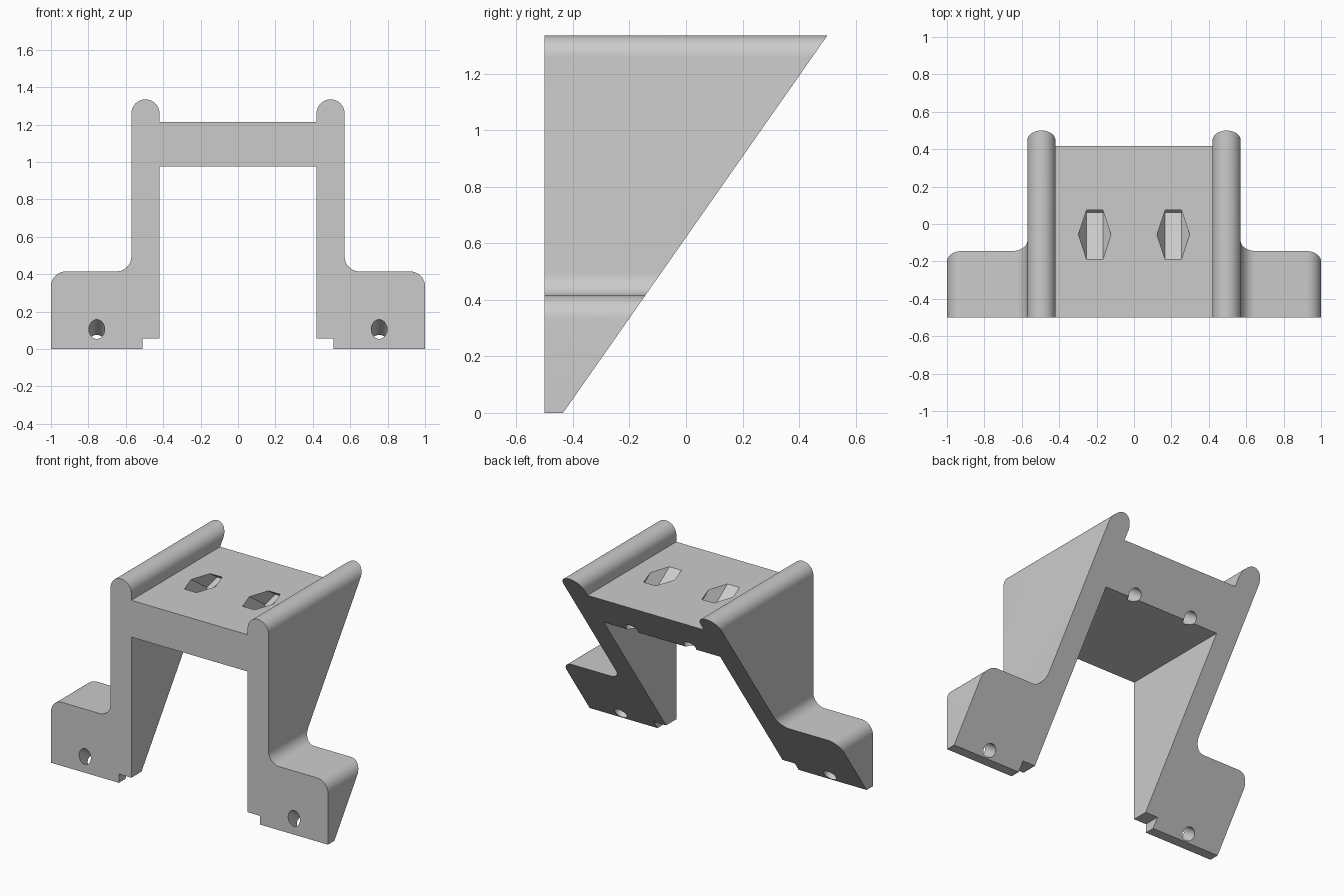
import bpy
import bmesh
from math import radians, sin, cos, tan, pi
from mathutils import Matrix, Vector

cube = bpy.data.objects.get("Cube")
if cube:
    bpy.data.objects.remove(cube, do_unlink=True)

SLOPE = radians(55)          # angle of the slanted back face
FRONT, TOE = -0.5, -0.435    # front plane, back edge at floor level
AXIS = Vector((0, -sin(SLOPE), cos(SLOPE)))   # out of the slanted face, up and forward

gray = bpy.data.materials.new("light gray plastic")
gray.use_nodes = True
gray.diffuse_color = (0.6, 0.6, 0.6, 1)
gray.node_tree.nodes["Principled BSDF"].inputs["Base Color"].default_value = (0.6, 0.6, 0.6, 1)


def arc(cx, cz, r, start, end, steps):
    angles = [radians(start + (end - start) * i / steps) for i in range(steps + 1)]
    return [(cx + r * cos(a), cz + r * sin(a)) for a in angles]


def add_object(name, bm):
    bmesh.ops.recalc_face_normals(bm, faces=bm.faces)
    mesh = bpy.data.meshes.new(name)
    bm.to_mesh(mesh)
    bm.free()
    mesh.materials.append(gray)
    obj = bpy.data.objects.new(name, mesh)
    bpy.context.collection.objects.link(obj)
    return obj


def drill(body, name, point, radius, near, far, sides):
    """Cut a prism along AXIS, between two distances from the point."""
    bm = bmesh.new()
    bmesh.ops.create_cone(bm, cap_ends=True, segments=sides,
                          radius1=radius, radius2=radius, depth=far - near)
    turn = Matrix.Rotation(SLOPE, 4, 'X') @ Matrix.Rotation(pi / 6, 4, 'Z')
    centre = Vector(point) + AXIS * (near + far) / 2
    bm.transform(Matrix.Translation(centre) @ turn)
    cutter = add_object(name, bm)
    cutter.hide_render = True
    mod = body.modifiers.new(name, 'BOOLEAN')
    mod.operation = 'DIFFERENCE'
    mod.solver = 'EXACT'
    mod.object = cutter
    bpy.context.view_layer.objects.active = body
    bpy.ops.object.modifier_apply(modifier=name)
    bpy.data.objects.remove(cutter, do_unlink=True)


# Right half of the outline: leg, foot, fillet, rounded rail
half = [(0.42, 0.975), (0.42, 0.057), (0.51, 0.057), (0.51, 0), (1, 0)]
half += arc(0.92, 0.335, 0.08, 0, 90, 10)
half += arc(0.65, 0.495, 0.08, 270, 180, 10)
half += arc(0.495, 1.26, 0.075, 0, 180, 24)
half += [(0.42, 1.215)]
outline = half + [(-x, z) for x, z in reversed(half)]

# Bracket body: outline pushed back to the slanted plane
bm = bmesh.new()
front = [bm.verts.new((x, FRONT, z)) for x, z in outline]
back = [bm.verts.new((x, TOE + z / tan(SLOPE), z)) for x, z in outline]
bm.faces.new(front)
bm.faces.new(back[::-1])
for i in range(len(outline)):
    j = (i + 1) % len(outline)
    bm.faces.new((front[i], front[j], back[j], back[i]))
bracket = add_object("bracket", bm)

# Screw holes in the feet and bridge, hexagonal nut pockets in the bridge
for side in (-1, 1):
    drill(bracket, "foot_hole", (side * 0.755, FRONT, 0.106), 0.0425, -0.4, 0.2, 32)
    bridge_point = (side * 0.21, 0.26, 0.992)     # on the slanted face
    drill(bracket, "nut_pocket", bridge_point, 0.0875, 0.19, 0.8, 6)
    drill(bracket, "bridge_hole", bridge_point, 0.0425, -0.2, 0.25, 32)

bpy.ops.object.select_all(action='DESELECT')
bracket.select_set(True)
bpy.context.view_layer.objects.active = bracket
bpy.ops.object.shade_smooth_by_angle(angle=radians(30))
